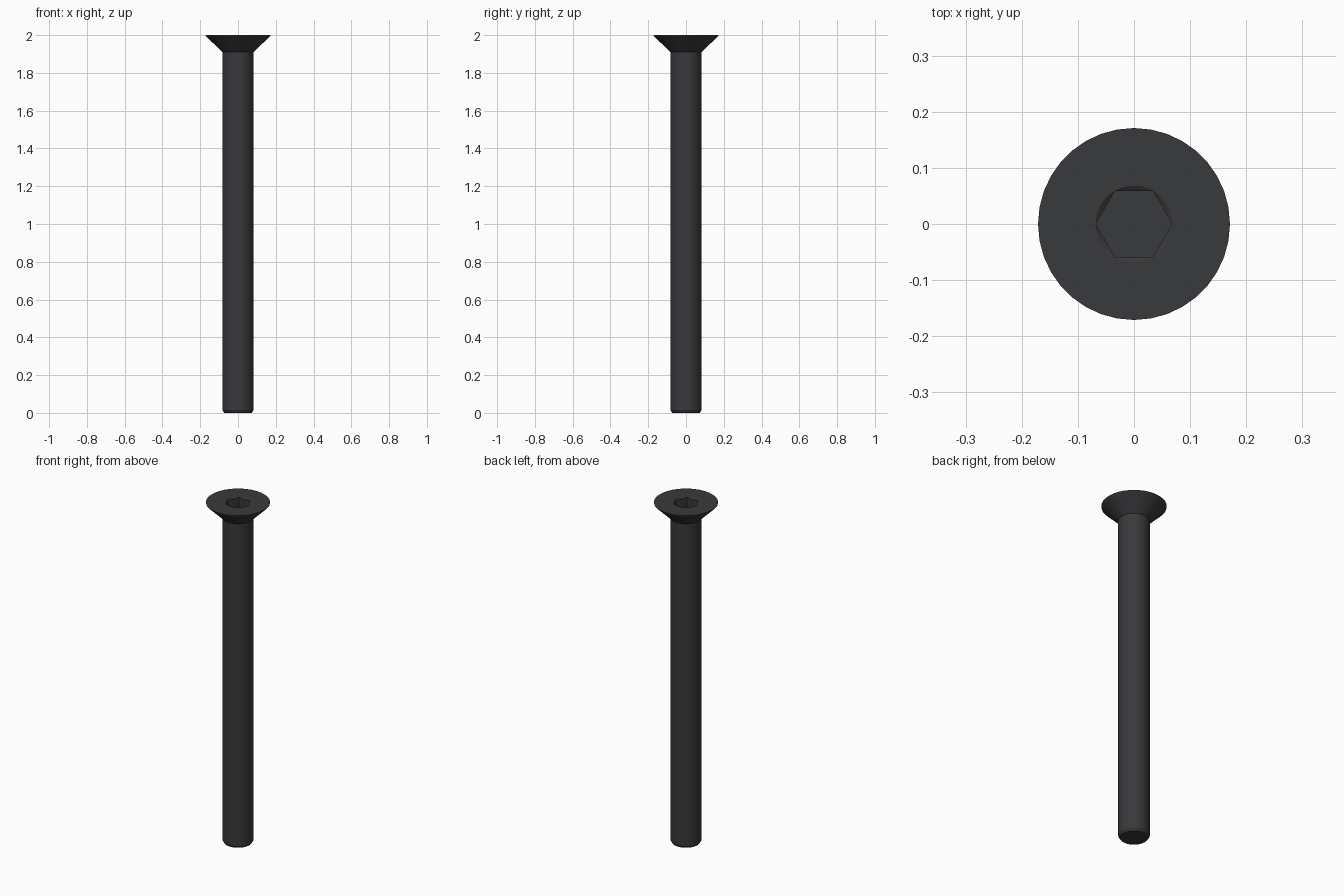
import bpy, bmesh
from math import sin, cos, pi, radians

if "Cube" in bpy.data.objects:
    bpy.data.objects.remove(bpy.data.objects["Cube"])

SEG = 36          # divisible by 6 so the hex corners line up
SOCKET_R = 0.068  # hex corner radius
TOP, FLOOR = 2.0, 1.94

bm = bmesh.new()


def ring(radius, height):
    """Closed loop of vertices; radius and height may depend on the angle."""
    out = []
    for i in range(SEG):
        a = 2 * pi * i / SEG
        r = radius(a) if callable(radius) else radius
        z = height(a) if callable(height) else height
        out.append(bm.verts.new((r * cos(a), r * sin(a), z)))
    return out


def hex_r(a):
    return SOCKET_R * cos(pi / 6) / cos(a % (pi / 3) - pi / 6)


def bridge(low, high):
    for i in range(SEG):
        j = (i + 1) % SEG
        quad = (low[i], low[j], high[j], high[i])
        bm.faces.new(quad)


# Tip chamfer, shank, conical head and flat top
profile = [(0.073, 0), (0.083, 0.015), (0.083, 1.91), (0.170, 1.995), (0.171, TOP), (SOCKET_R + 0.0004, TOP)]
rings = [ring(r, z) for r, z in profile]
# Countersink scallops running into the hex walls, then the socket floor
rings.append(ring(hex_r, lambda a: TOP - 0.0005 - (SOCKET_R - hex_r(a)) * 0.6))
rings.append(ring(hex_r, FLOOR))
for low, high in zip(rings, rings[1:]):
    bridge(low, high)
bm.faces.new(rings[0][::-1])
bm.faces.new(rings[-1])
bmesh.ops.recalc_face_normals(bm, faces=bm.faces[:])

mesh = bpy.data.meshes.new("countersunk_screw")
bm.to_mesh(mesh)
bm.free()
screw = bpy.data.objects.new("countersunk_screw", mesh)
bpy.context.collection.objects.link(screw)

# Black steel finish
mat = bpy.data.materials.new("black_steel")
mat.diffuse_color = (0.04, 0.041, 0.044, 1)
mat.use_nodes = True
mat.node_tree.nodes["Principled BSDF"].inputs["Base Color"].default_value = mat.diffuse_color
mesh.materials.append(mat)

bpy.context.view_layer.objects.active = screw
screw.select_set(True)
bpy.ops.object.shade_smooth_by_angle(angle=radians(25))
